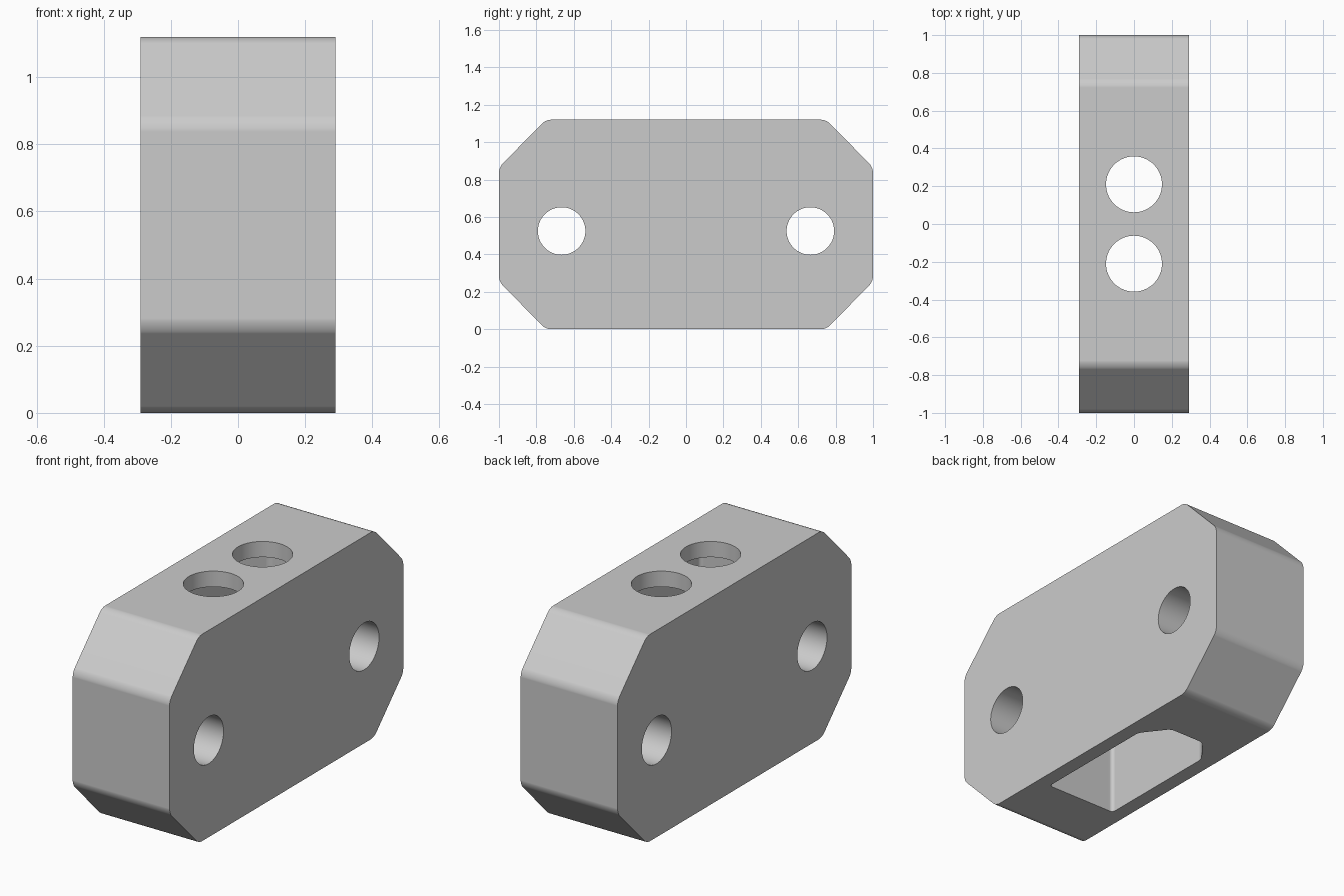
import bpy, bmesh, math
from mathutils import Matrix, Vector

default = bpy.data.objects.get("Cube")
if default:
    bpy.data.objects.remove(default, do_unlink=True)

WIDTH, HEIGHT = 0.58, 1.12
CHAMFER = 0.255
PLATE = 0.085          # thickness above the pocket

grey = bpy.data.materials.new("plain grey")
grey.use_nodes = True
colour = (0.6, 0.6, 0.6, 1)
grey.diffuse_color = colour
grey.node_tree.nodes["Principled BSDF"].inputs["Base Color"].default_value = colour


def finish(bm, name):
    bmesh.ops.recalc_face_normals(bm, faces=bm.faces)
    mesh = bpy.data.meshes.new(name)
    bm.to_mesh(mesh)
    bm.free()
    mesh.materials.append(grey)
    obj = bpy.data.objects.new(name, mesh)
    bpy.context.collection.objects.link(obj)
    return obj


def prism(name, outline, travel, rounding):
    """Extrude a 3D outline along travel and round the edges parallel to it."""
    bm = bmesh.new()
    face = bm.faces.new([bm.verts.new(p) for p in outline])
    moved = bmesh.ops.extrude_face_region(bm, geom=[face], use_keep_orig=True)["geom"]
    bmesh.ops.translate(bm, vec=travel, verts=[g for g in moved if isinstance(g, bmesh.types.BMVert)])
    axis = Vector(travel).normalized()
    edges = [e for e in bm.edges
             if abs((e.verts[1].co - e.verts[0].co).normalized().dot(axis)) > 0.99]
    bmesh.ops.bevel(bm, geom=edges, offset=rounding, segments=6, profile=0.5, affect="EDGES")
    return finish(bm, name)


def drill(name, radius, depth, place, turn=Matrix()):
    bm = bmesh.new()
    bmesh.ops.create_cone(bm, cap_ends=True, segments=64, radius1=radius, radius2=radius,
                          depth=depth, matrix=Matrix.Translation(place) @ turn)
    return finish(bm, name)


# Block with four chamfered, softly rounded corners
low, flat = CHAMFER, 1 - CHAMFER + 0.005
quarter = [(1, low), (1, HEIGHT - low), (flat, HEIGHT)]
side = [(flat, 0)] + quarter
side += [(-y, z) for y, z in reversed(side)]
block = prism("block", [(-WIDTH / 2, y, z) for y, z in side], (WIDTH, 0, 0), 0.027)

# Pocket open at the bottom, with chamfers at the back end only
half = [(0.21, -0.42), (0.21, 0.285), (0.105, 0.42)]
plan = half + [(-x, y) for x, y in reversed(half)]
cutters = [prism("pocket_cutter", [(x, y, -0.1) for x, y in plan],
                 (0, 0, HEIGHT - PLATE + 0.1), 0.02)]

# Two holes down into the pocket and two across the block
sideways = Matrix.Rotation(math.pi / 2, 4, "Y")
for sign in (-1, 1):
    cutters.append(drill("top_hole_cutter", 0.148, 0.4, (0, sign * 0.21, HEIGHT)))
    cutters.append(drill("side_hole_cutter", 0.127, 1, (0, sign * 0.665, 0.525), sideways))

bpy.ops.object.select_all(action="DESELECT")
bpy.context.view_layer.objects.active = block
block.select_set(True)
for cutter in cutters:
    cutter.hide_render = True
    cut = block.modifiers.new("cut", "BOOLEAN")
    cut.operation, cut.solver, cut.object = "DIFFERENCE", "EXACT", cutter
    bpy.ops.object.modifier_apply(modifier=cut.name)
    bpy.data.objects.remove(cutter, do_unlink=True)

# Smooth roundings, crisp rims
bpy.ops.object.shade_smooth_by_angle(angle=math.radians(35))
weighted = block.modifiers.new("weighted normals", "WEIGHTED_NORMAL")
weighted.keep_sharp = True
